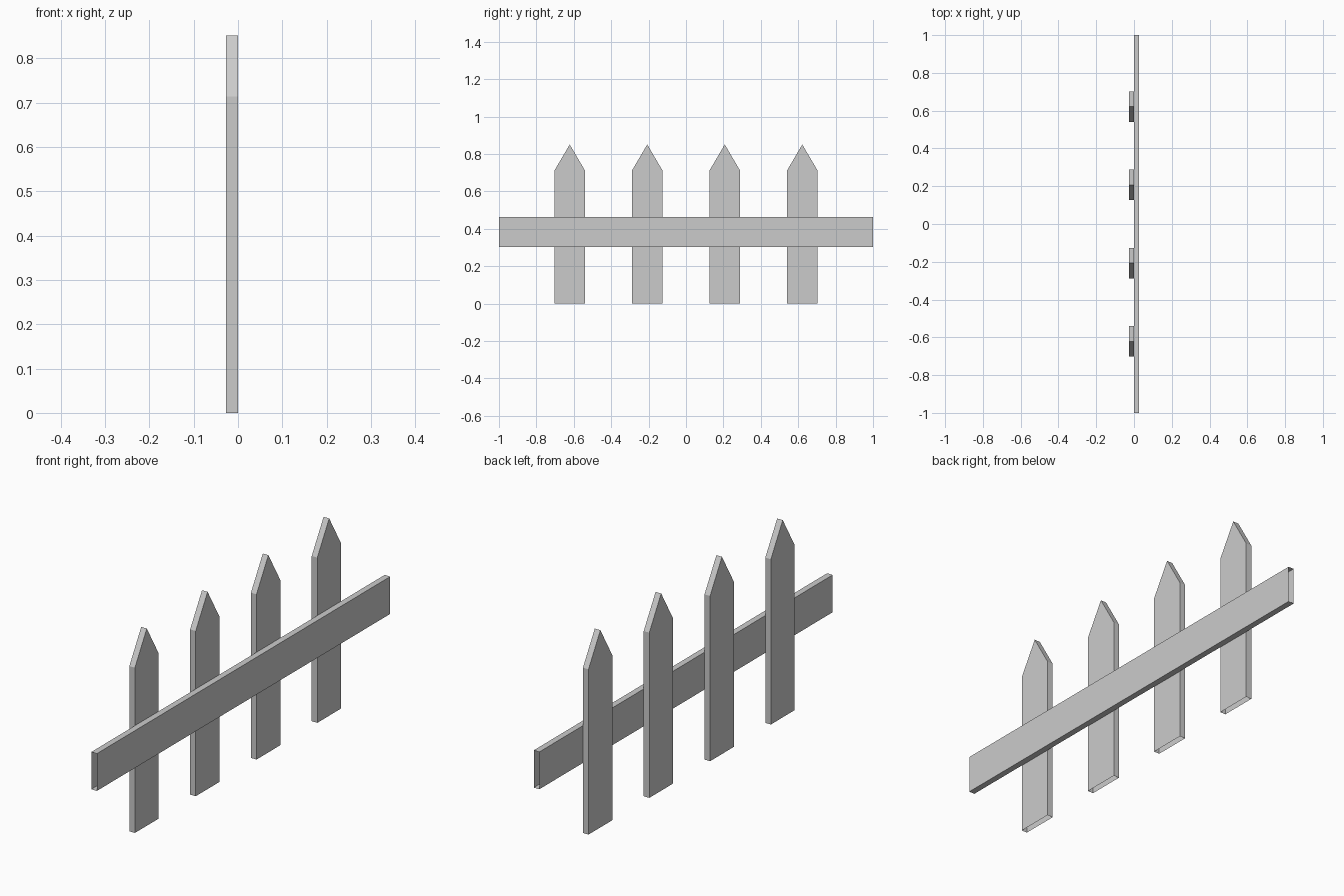
import bpy, bmesh

if "Cube" in bpy.data.objects:
    bpy.data.objects.remove(bpy.data.objects["Cube"])

T = 0.0266            # board thickness
W = 0.162             # board width


def board(name, profile, x0, x1, open_edges):
    """Extrude a (y, z) profile along x; listed edge walls stay open."""
    bm = bmesh.new()
    a = [bm.verts.new((x0, y, z)) for y, z in profile]
    b = [bm.verts.new((x1, y, z)) for y, z in profile]
    bm.faces.new(a[::-1])
    bm.faces.new(b)
    n = len(profile)
    for i in range(n):
        if i not in open_edges:
            j = (i + 1) % n
            bm.faces.new((a[i], a[j], b[j], b[i]))
    mesh = bpy.data.meshes.new(name)
    bm.to_mesh(mesh)
    bm.free()
    obj = bpy.data.objects.new(name, mesh)
    bpy.context.collection.objects.link(obj)
    return obj


# Horizontal rail, open at both ends
board("rail", [(-1, 0.302), (1, 0.302), (1, 0.463), (-1, 0.463)], 0, T, {1, 3})

# Pointed pickets behind the rail, open at the bottom
h = W / 2
for i in range(4):
    y = (i - 1.5) * 0.4145
    profile = [(y - h, 0), (y + h, 0), (y + h, 0.713), (y, 0.851), (y - h, 0.713)]
    board(f"picket_{i + 1}", profile, -T, 0, {0})
